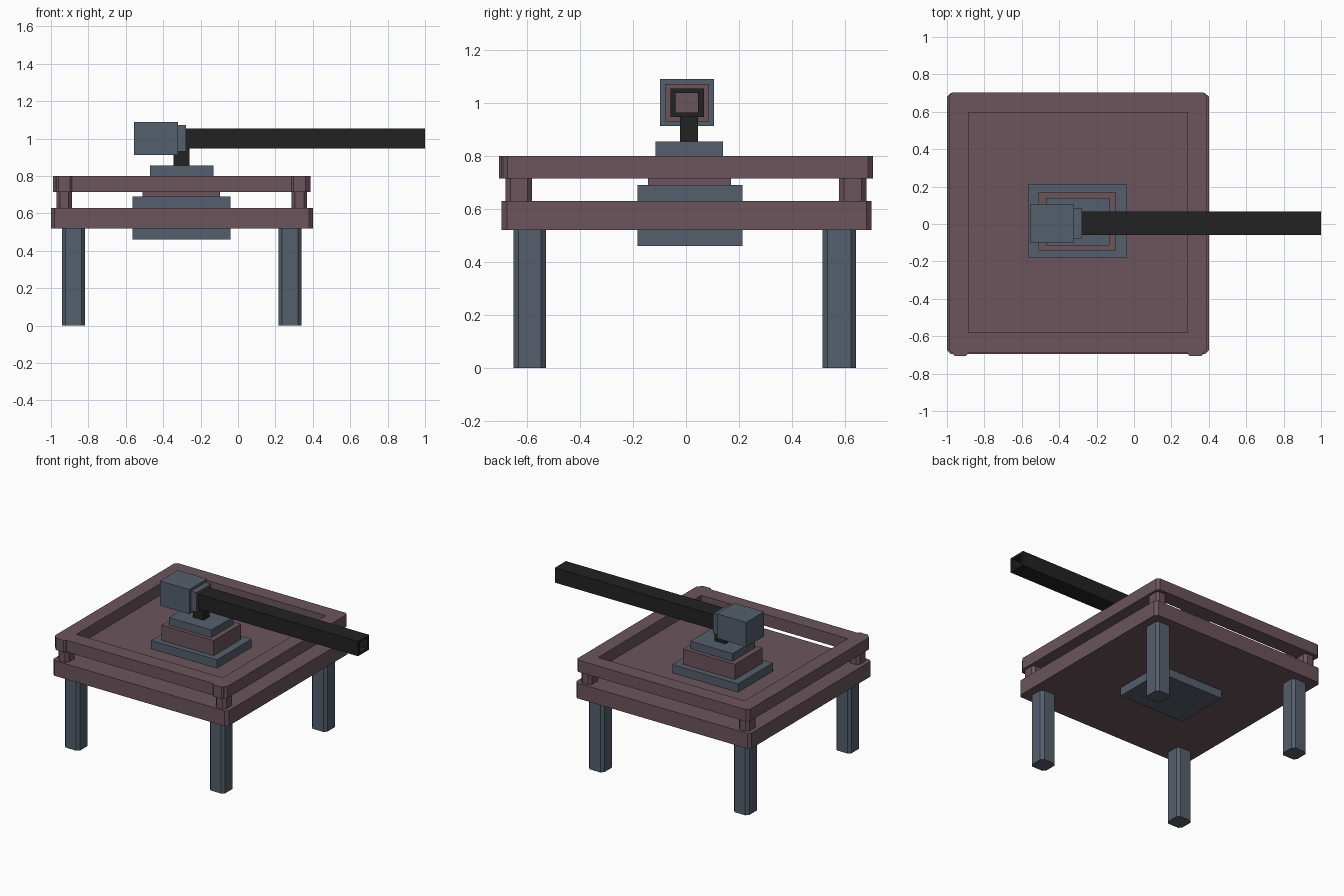
import bpy
import bmesh

cube = bpy.data.objects.get("Cube")
if cube:
    bpy.data.objects.remove(cube, do_unlink=True)


def material(name, rgb):
    mat = bpy.data.materials.new(name)
    mat.use_nodes = True
    mat.diffuse_color = (*rgb, 1)
    bsdf = mat.node_tree.nodes["Principled BSDF"]
    bsdf.inputs["Base Color"].default_value = (*rgb, 1)
    return mat


SLATE = material("slate blue", (0.09, 0.114, 0.15))
PLUM = material("dusty plum", (0.147, 0.089, 0.108))
BLACK = material("soft black", (0.016, 0.016, 0.016))


def block(name, x, y, z, mat, chamfer=0):
    """Box between (low, high) limits, with optional chamfered upright edges."""
    bm = bmesh.new()
    bmesh.ops.create_cube(bm, size=1)
    for v in bm.verts:
        for axis, (low, high) in enumerate((x, y, z)):
            v.co[axis] = low if v.co[axis] < 0 else high
    if chamfer:
        upright = [e for e in bm.edges
                   if abs(e.verts[0].co.z - e.verts[1].co.z) > 0.001]
        bmesh.ops.bevel(bm, geom=upright, offset=chamfer, segments=1,
                        affect='EDGES', profile=0.5)
    mesh = bpy.data.meshes.new(name)
    bm.to_mesh(mesh)
    bm.free()
    mesh.materials.append(mat)
    obj = bpy.data.objects.new(name, mesh)
    bpy.context.collection.objects.link(obj)
    return obj


def hollow(obj, x, y, z):
    """Cut a box-shaped opening out of an object."""
    cutter = block("opening_cutter", x, y, z, obj.data.materials[0])
    cutter.hide_render = True
    mod = obj.modifiers.new("opening", 'BOOLEAN')
    mod.operation = 'DIFFERENCE'
    mod.solver = 'EXACT'
    mod.object = cutter
    bpy.context.view_layer.objects.active = obj
    bpy.ops.object.modifier_apply(modifier=mod.name)
    bpy.data.objects.remove(cutter, do_unlink=True)


# Deck and the raised open rim
block("deck", (-1, 0.4), (-0.695, 0.70), (0.52, 0.63), PLUM, 0.02)
rim = block("rim", (-0.99, 0.387), (-0.69, 0.704), (0.715, 0.80), PLUM, 0.018)
hollow(rim, (-0.885, 0.285), (-0.58, 0.595), (0.6, 0.9))

# Corner posts, rim end pads and legs
for side, post_x, leg_x in (("right", (-0.97, -0.888), (-0.94, -0.818)),
                            ("left", (0.287, 0.37), (0.217, 0.34))):
    block(f"front_{side}_rim_pad", post_x, (-0.705, -0.65),
          (0.715, 0.80), PLUM, 0.01)
    for end, post_y, leg_y in (("front", (-0.68, -0.58), (-0.65, -0.527)),
                               ("back", (0.577, 0.68), (0.515, 0.64))):
        block(f"{end}_{side}_post", post_x, post_y, (0.63, 0.715), PLUM, 0.018)
        block(f"{end}_{side}_leg", leg_x, leg_y, (0, 0.52), SLATE, 0.019)

# Stepped pedestal passing through the deck
block("pedestal_base", (-0.565, -0.04), (-0.183, 0.213), (0.46, 0.69), SLATE)
block("pedestal_middle", (-0.51, -0.095), (-0.143, 0.17), (0.69, 0.80), PLUM)
block("pedestal_top", (-0.47, -0.132), (-0.115, 0.14), (0.80, 0.855), SLATE)
block("neck", (-0.345, -0.26), (-0.022, 0.045), (0.855, 0.95), BLACK)

# Head, collar with a plum end face, and the long square tube
block("head", (-0.555, -0.32), (-0.098, 0.106), (0.913, 1.09), SLATE)
collar = block("collar", (-0.32, -0.277), (-0.078, 0.086), (0.93, 1.072), SLATE)
collar.data.materials.append(PLUM)
for face in collar.data.polygons:
    face.material_index = int(face.normal.x > 0.9)
tube = block("tube", (-0.277, 1), (-0.059, 0.067), (0.947, 1.054), BLACK)
hollow(tube, (-0.4, 1.1), (-0.039, 0.046), (0.963, 1.038))
